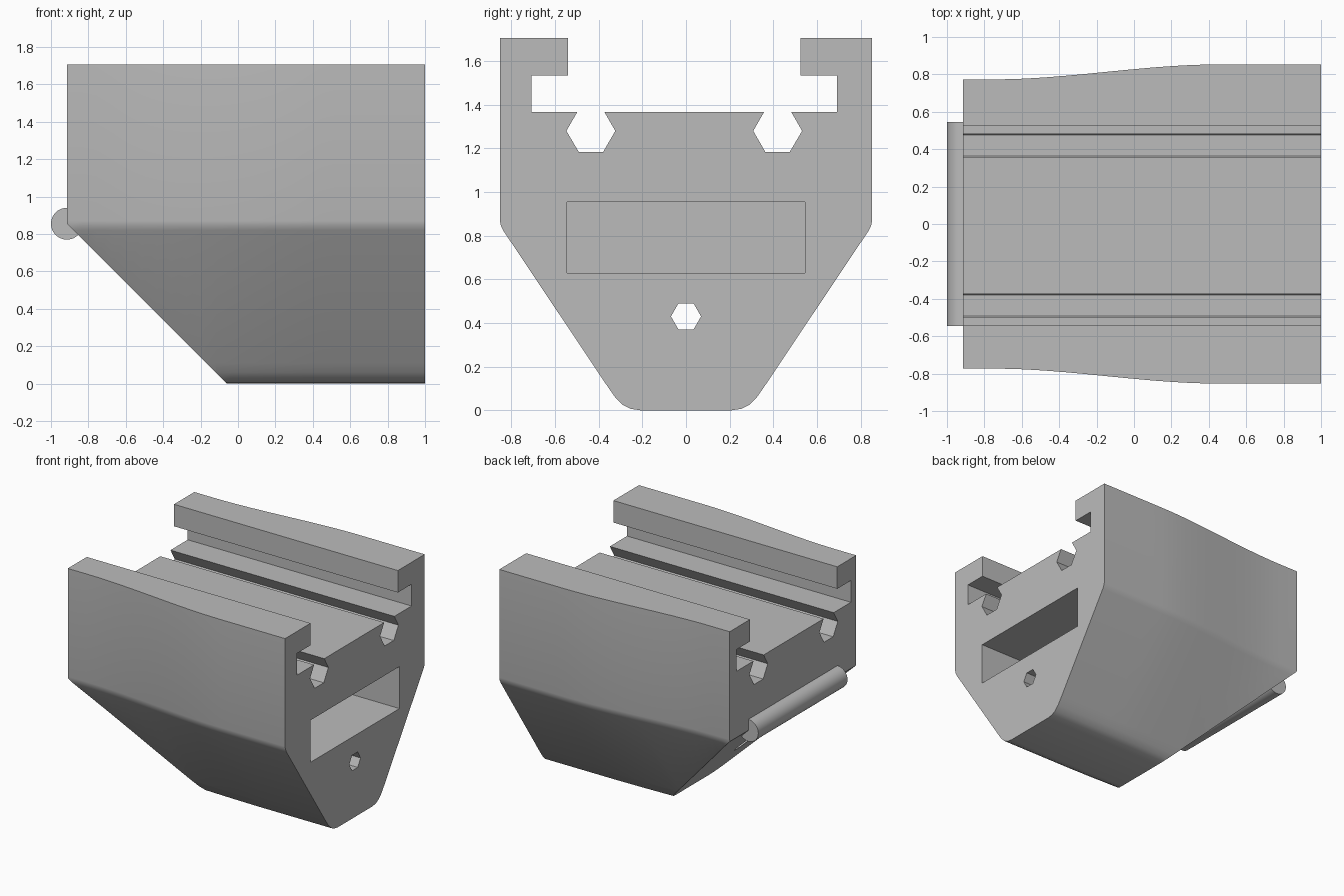
import bpy, bmesh, math
from mathutils import Vector

cube = bpy.data.objects.get("Cube")
if cube:
    bpy.data.objects.remove(cube, do_unlink=True)

grey = bpy.data.materials.new("plain_grey")
grey.use_nodes = True
color = (0.5, 0.5, 0.5, 1)
grey.diffuse_color = color
grey.node_tree.nodes["Principled BSDF"].inputs["Base Color"].default_value = color


def make_object(name, bm):
    bmesh.ops.recalc_face_normals(bm, faces=bm.faces)
    mesh = bpy.data.meshes.new(name)
    bm.to_mesh(mesh)
    bm.free()
    mesh.materials.append(grey)
    obj = bpy.data.objects.new(name, mesh)
    bpy.context.collection.objects.link(obj)
    return obj


def loft(name, sections):
    """Skin a list of closed sections and cap both ends."""
    bm = bmesh.new()
    rings = [[bm.verts.new(p) for p in s] for s in sections]
    n = len(rings[0])
    for a, b in zip(rings, rings[1:]):
        for i in range(n):
            j = (i + 1) % n
            bm.faces.new((a[i], a[j], b[j], b[i]))
    bm.faces.new(rings[0])
    bm.faces.new(rings[-1])
    return make_object(name, bm)


def prism(name, profile, x0, x1):
    return loft(name, [[(x, y, z) for y, z in profile] for x in (x0, x1)])


def cut(target, cutter):
    mod = target.modifiers.new(cutter.name, 'BOOLEAN')
    mod.operation = 'DIFFERENCE'
    mod.solver = 'EXACT'
    mod.object = cutter
    bpy.context.view_layer.objects.active = target
    bpy.ops.object.modifier_apply(modifier=mod.name)
    bpy.data.objects.remove(cutter, do_unlink=True)


def hexagon(r, y, z):
    return [(y + r * math.cos(i * math.pi / 3), z + r * math.sin(i * math.pi / 3))
            for i in range(6)]


# Body: keel-shaped section whose width swells gently along x
half = [(0.853, 1.705), (0.853, 0.87), (0.848, 0.845), (0.835, 0.82),
        (0.36, 0.11), (0.325, 0.06), (0.29, 0.025), (0.255, 0.007), (0.21, 0)]
outline = half + [(-y, z) for y, z in reversed(half)]


def half_width(x):
    t = min(max((x + 0.75) / 1.2, 0), 1)
    return 0.775 + 0.08 * t * t * (3 - 2 * t)


stations = [-0.915 + 1.915 * i / 24 for i in range(25)]
body = loft("body", [[(x, y * half_width(x) / 0.855, z) for y, z in outline]
                     for x in stations])

# Sloping lower end, with a small second cut easing its bottom corner
bm = bmesh.new()
bm.from_mesh(body.data)
for point, normal in (((-0.915, 0, 0.855), (-1, 0, -1)),
                      ((-0.065, 0, 0), (-0.4, 0, -1))):
    res = bmesh.ops.bisect_plane(bm, geom=bm.verts[:] + bm.edges[:] + bm.faces[:],
                                 plane_co=point, plane_no=Vector(normal).normalized(),
                                 clear_outer=True)
    rim = [g for g in res["geom_cut"] if isinstance(g, bmesh.types.BMEdge)]
    bmesh.ops.holes_fill(bm, edges=[e for e in rim if e.is_boundary], sides=0)
bmesh.ops.recalc_face_normals(bm, faces=bm.faces)
bm.to_mesh(body.data)
bm.free()

# Undercut channel along the top with two hexagonal grooves in its floor
side = [(0.533, 1.9), (0.533, 1.535), (0.7, 1.535), (0.7, 1.367), (0.49, 1.367),
        (0.54, 1.28), (0.483, 1.183), (0.372, 1.183), (0.316, 1.28), (0.366, 1.367)]
channel = side + [(-y, z) for y, z in reversed(side)]
cut(body, prism("channel_cutter", [(y - 0.008, z) for y, z in channel], -1.2, 1.2))

# Through hole and rectangular pocket
cut(body, prism("hole_cutter", hexagon(0.069, 0, 0.43), -1.2, 1.2))
pocket = [(-0.545, 0.63), (0.545, 0.63), (0.545, 0.955), (-0.545, 0.955)]
cut(body, prism("pocket_cutter", pocket, -0.6, 1.2))

# Round cross bar on the end edge
bm = bmesh.new()
bmesh.ops.create_cone(bm, cap_ends=True, segments=48, radius1=0.085,
                      radius2=0.085, depth=1.09)
bar = make_object("cross_bar", bm)
bar.rotation_euler.x = math.pi / 2
bar.location = (-0.915, 0, 0.855)

for obj in (body, bar):
    bpy.ops.object.select_all(action='DESELECT')
    obj.select_set(True)
    bpy.context.view_layer.objects.active = obj
    bpy.ops.object.shade_smooth_by_angle(angle=math.radians(28))
